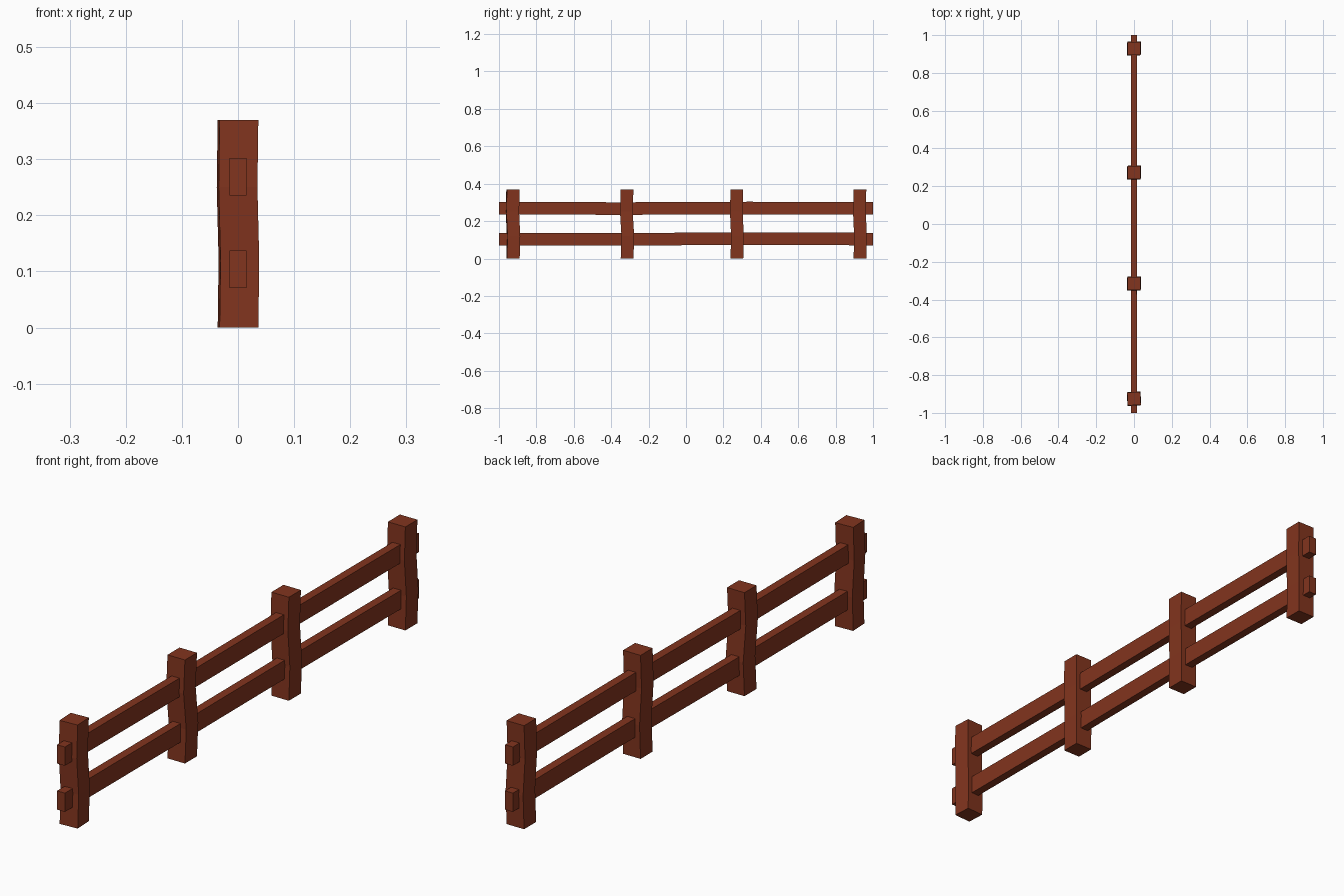
import bpy, bmesh
from math import radians
from mathutils import Matrix, Vector

if "Cube" in bpy.data.objects:
    bpy.data.objects.remove(bpy.data.objects["Cube"])

wood = bpy.data.materials.new("red_brown_wood")
wood.diffuse_color = (0.225, 0.035, 0.013, 1)
wood.use_nodes = True
wood.node_tree.nodes["Principled BSDF"].inputs["Base Color"].default_value = wood.diffuse_color


def loft(name, rings):
    """Skin a stack of four-point rings and cap both ends."""
    bm = bmesh.new()
    loops = [[bm.verts.new(p) for p in ring] for ring in rings]
    for a, b in zip(loops, loops[1:]):
        for i in range(4):
            j = (i + 1) % 4
            bm.faces.new((a[i], a[j], b[j], b[i]))
    bm.faces.new(loops[0][::-1])
    bm.faces.new(loops[-1])
    bmesh.ops.recalc_face_normals(bm, faces=bm.faces[:])
    mesh = bpy.data.meshes.new(name)
    bm.to_mesh(mesh)
    bm.free()
    mesh.materials.append(wood)
    obj = bpy.data.objects.new(name, mesh)
    bpy.context.collection.objects.link(obj)


CORNERS = [(-1, -1), (1, -1), (1, 1), (-1, 1)]


# Slightly crooked square post, swaying at a third and two thirds of its height
def post(index, y, turn, sway):
    rot = Matrix.Rotation(radians(turn), 3, 'Z')
    rings = []
    for z, s in ((0, 0), (0.12, sway), (0.25, -sway), (0.37, 0)):
        ring = [rot @ Vector((cx * 0.0345 + s * 0.6, cy * 0.034 + s, 0)) for cx, cy in CORNERS]
        rings.append([p + Vector((0, y, z)) for p in ring])
    loft(f"post_{index}", rings)


for i, (y, turn, sway) in enumerate([(-0.925, 3, 0.003), (-0.315, 0, 0.004),
                                     (0.272, 0, 0.003), (0.93, 0, 0.003)], 1):
    post(i, y, turn, sway)


# Long rail with slight unevenness along its length
def rail(name, z, wobble):
    rings = []
    for y, w in zip((-1, -0.333, 0.333, 1), wobble):
        rings.append([(cx * 0.0155 + w * 0.5, y, z + w + cz * 0.0335) for cx, cz in CORNERS])
    loft(name, rings)


rail("lower_rail", 0.104, (0, -0.001, 0.002, 0))
rail("upper_rail", 0.269, (0, -0.002, 0.001, 0))
